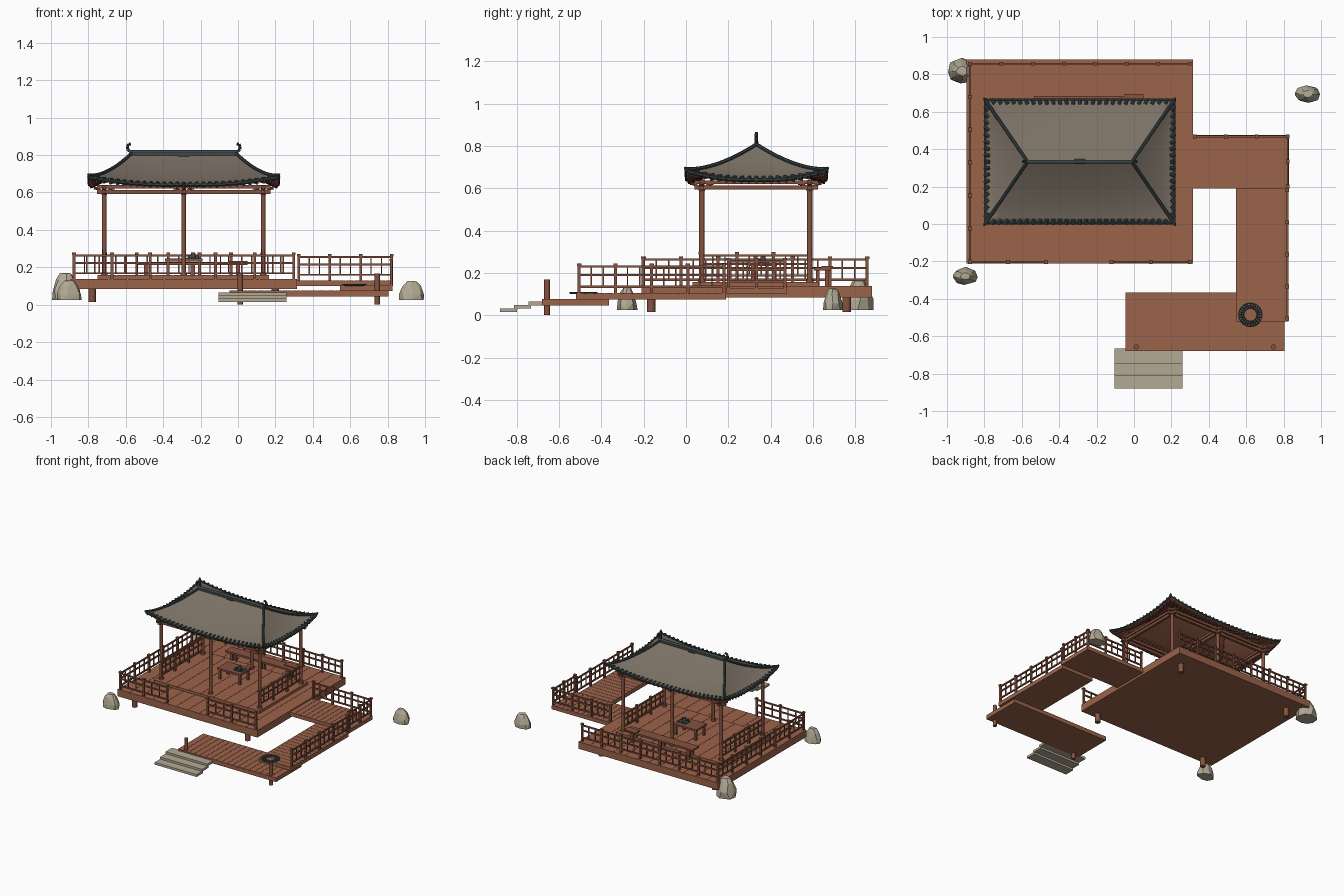
import bpy, bmesh, math, random
from mathutils import Vector, Matrix

if "Cube" in bpy.data.objects:
    bpy.data.objects.remove(bpy.data.objects["Cube"])

random.seed(4)

def mat(name, c):
    m = bpy.data.materials.new(name)
    m.diffuse_color = (*c, 1)
    m.use_nodes = True
    m.node_tree.nodes["Principled BSDF"].inputs["Base Color"].default_value = m.diffuse_color
    return m

WOOD = mat("deck_wood", (0.33, 0.125, 0.07))
DARK = mat("frame_wood", (0.24, 0.085, 0.05))
ROOF = mat("roof_grey", (0.20, 0.165, 0.13))
TILE = mat("tile_teal_grey", (0.045, 0.065, 0.065))
STONE = mat("stone", (0.45, 0.40, 0.30))


class Part:
    """Collects simple solids into one named object."""
    def __init__(self, name, *mats):
        self.name, self.mats, self.bm = name, mats, bmesh.new()

    def box(self, x0, x1, y0, y1, z0, z1):
        m = Matrix.Translation(((x0 + x1) / 2, (y0 + y1) / 2, (z0 + z1) / 2))
        bmesh.ops.create_cube(self.bm, size=1, matrix=m @ Matrix.Diagonal((x1 - x0, y1 - y0, z1 - z0, 1)))

    def rod(self, a, b, r, n=10, r2=None):
        a, b = Vector(a), Vector(b)
        m = Matrix.Translation((a + b) / 2) @ (b - a).to_track_quat('Z', 'Y').to_matrix().to_4x4()
        bmesh.ops.create_cone(self.bm, cap_ends=True, segments=n, radius1=r, radius2=r2 or r,
                              depth=(b - a).length, matrix=m)

    def tube(self, pts, r, n=8):
        for a, b in zip(pts, pts[1:]):
            self.rod(a, b, r, n)

    def finish(self, smooth=False):
        me = bpy.data.meshes.new(self.name)
        self.bm.to_mesh(me)
        self.bm.free()
        ob = bpy.data.objects.new(self.name, me)
        bpy.context.collection.objects.link(ob)
        for m in self.mats:
            me.materials.append(m)
        if smooth:
            bpy.context.view_layer.objects.active = ob
            ob.select_set(True)
            bpy.ops.object.shade_smooth_by_angle(angle=math.radians(40))
            ob.select_set(False)
        return ob


# Decks: solid base with thin planks on top
def deck(name, x0, x1, y0, y1, z0, z1, along_x, n):
    p = Part(name, WOOD)
    p.box(x0, x1, y0, y1, z0, z1 - 0.005)
    g = 0.001
    for i in range(n):
        if along_x:  # planks stacked along x
            w = (x1 - x0) / n
            p.box(x0 + i * w + g * (i > 0), x0 + (i + 1) * w - g * (i < n - 1), y0, y1, z1 - 0.005, z1)
        else:
            w = (y1 - y0) / n
            p.box(x0, x1, y0 + i * w + g * (i > 0), y0 + (i + 1) * w - g * (i < n - 1), z1 - 0.005, z1)
    p.finish()

deck("main_deck", -0.895, 0.315, -0.21, 0.88, 0.083, 0.138, True, 12)
deck("pavilion_floor", -0.75, 0.165, 0.03, 0.63, 0.138, 0.158, True, 9)
deck("upper_walkway", 0.315, 0.83, 0.19, 0.475, 0.1, 0.13, True, 12)
deck("side_walkway", 0.545, 0.825, -0.52, 0.19, 0.074, 0.105, False, 16)
deck("lower_deck", -0.045, 0.805, -0.68, -0.365, 0.045, 0.077, True, 18)

# Deck legs and landing posts
p = Part("deck_legs", DARK)
for x in (-0.78, 0.2):
    for y in (-0.165, 0.76):
        p.rod((x, y, 0.015), (x, y, 0.09), 0.02, 12)
p.finish(True)
p = Part("landing_posts", DARK)
for x in (0.012, 0.745):
    p.rod((x, -0.657, 0), (x, -0.657, 0.168), 0.014, 12)
p.finish(True)

# Stone steps
p = Part("stone_steps", STONE)
for i in range(3):
    p.box(-0.105, 0.258, -0.88 + 0.067 * i, -0.80 + 0.067 * i, 0.015 + 0.016 * i, 0.033 + 0.016 * i)
p.finish()

# Railings
def rail(p, a, b, base, h=0.125, bars=(1, 0.68, 0.24)):
    a, b = Vector(a), Vector(b)
    n = max(1, round((b - a).length / 0.175))
    lo, hi, t = [min(a[i], b[i]) for i in (0, 1)], [max(a[i], b[i]) for i in (0, 1)], 0.005
    for f in bars:
        z = base + h * f
        p.box(lo[0] - t, hi[0] + t, lo[1] - t, hi[1] + t, z - 0.005, z + 0.005)
    for i in range(3 * n + 1):
        q = a.lerp(b, i / (3 * n))
        if i % 3 == 0:
            p.box(q.x - .007, q.x + .007, q.y - .007, q.y + .007, base, base + h + 0.006)
            p.box(q.x - .010, q.x + .010, q.y - .010, q.y + .010, base + h + 0.004, base + h + 0.015)
        else:
            p.box(q.x - .0035, q.x + .0035, q.y - .0035, q.y + .0035, base + h * bars[-1], base + h)

runs = {
    "main_railing": (0.138, [((-0.877, 0.857), (0.298, 0.857)), ((-0.877, -0.2), (-0.877, 0.857)),
                             ((-0.877, -0.203), (-0.47, -0.203)), ((-0.12, -0.203), (0.298, -0.203))]),
    "upper_walkway_railing": (0.13, [((0.325, 0.468), (0.822, 0.468)), ((0.822, 0.2), (0.822, 0.468))]),
    "side_walkway_railing": (0.105, [((0.82, -0.505), (0.82, 0.18))]),
    "pavilion_side_railing": (0.158, [((x, 0.07), (x, 0.585)) for x in (-0.715, 0.135)]),
}
for name, (base, segs) in runs.items():
    p = Part(name, DARK)
    for a, b in segs:
        rail(p, a, b, base)
    p.finish()

# Columns, beams and curved brackets
CX, CY = -0.29, 0.333
p = Part("columns", DARK)
br = Part("brackets", DARK)
for x in (-0.715, CX, 0.135):
    for y in (0.075, 0.585):
        p.rod((x, y, 0.15), (x, y, 0.63), 0.0125, 12)
        p.rod((x, y, 0.155), (x, y, 0.172), 0.018, 12)
        dirs = [(0, 1), (0, -1)] + [(d, 0) for d in (-1, 1)]
        for dx, dy in dirs:
            arc = [(0.055 * (1 - math.cos(t)), 0.062 * math.sin(t)) for t in (0, .4, .8, 1.2, 1.57)]
            br.tube([(x + dx * s, y + dy * s, 0.562 + u) for s, u in arc], 0.007)
p.finish(True)
br.finish(True)
p = Part("roof_beams", DARK)
for y in (0.075, 0.585):
    p.box(-0.755, 0.175, y - .01, y + .01, 0.592, 0.612)
    p.box(-0.755, 0.175, y - .012, y + .012, 0.62, 0.64)
for x in (-0.715, CX, 0.135):
    p.box(x - .01, x + .01, 0.04, 0.625, 0.594, 0.614)
    p.box(x - .012, x + .012, 0.04, 0.625, 0.62, 0.638)
p.finish()

# Curved hip roof: four patches, u along the eave, v up the slope
EX, RX, EY = 0.505, 0.28, 0.33

def roof_pt(side, u, v, dz=0.0):
    hx, hy = EX + (RX - EX) * v, EY * (1 - v)
    z = 0.645 + 0.158 * v ** 1.35 + 0.042 * abs(u) ** 2.5 * (1 - v) ** 2 + dz
    x, y = [(u * hx, -hy), (hx, u * hy), (-u * hx, hy), (-hx, -u * hy)][side]
    return Vector((CX + x, CY + y, z))

p = Part("hip_roof", ROOF, DARK)
NU, NV = 20, 10
for s in range(4):
    g = [[p.bm.verts.new(roof_pt(s, -1 + 2 * i / NU, j / NV)) for i in range(NU + 1)] for j in range(NV + 1)]
    for j in range(NV):
        for i in range(NU):
            p.bm.faces.new((g[j][i], g[j][i + 1], g[j + 1][i + 1], g[j + 1][i]))
bmesh.ops.remove_doubles(p.bm, verts=p.bm.verts, dist=1e-5)
ob = p.finish(True)
m = ob.modifiers.new("thickness", 'SOLIDIFY')
m.thickness, m.offset, m.material_offset, m.material_offset_rim = 0.016, -1, 1, 1

# Eave tiles and rafters
t = Part("eave_tiles", TILE)
r = Part("rafters", DARK)
for s in range(4):
    half = EY if s % 2 else EX
    n = round(2 * half / 0.036)
    for i in range(n + 1):
        u = -1 + 2 * i / n
        e, inner = roof_pt(s, u, 0), roof_pt(s, u, 0.09)
        d = (inner - e).normalized()
        t.rod(e - d * 0.006, e + d * 0.025, 0.0095, 8)
        r.rod(e + Vector((0, 0, -0.021)) + d * 0.006, roof_pt(s, u, 0.3, -0.02), 0.006, 6)
    t.tube([roof_pt(s, -1 + i / 10, 0, -0.005) for i in range(21)], 0.008, 6)
t.finish(True)
r.finish(True)

# Hip ridges, top ridge and curled ridge ends
p = Part("roof_ridges", TILE)
for s in range(4):
    p.tube([roof_pt(s, 1, j / 12, 0.006) for j in range(13)], 0.009)
    a, b = roof_pt(s, 1, 0), roof_pt(s, 1, 0.1)
    p.rod(a, a + (a - b).normalized() * 0.012 + Vector((0, 0, 0.012)), 0.009, 8, 0.005)
p.box(CX - 0.28, CX + 0.28, CY - 0.009, CY + 0.009, 0.79, 0.812)
p.rod((CX - 0.285, CY, 0.817), (CX + 0.285, CY, 0.817), 0.01, 10)
for d in (-1, 1):
    curl = ((0.27, .815), (0.29, .82), (0.3, .832), (0.302, .845), (0.295, .857), (0.283, .86))
    p.tube([(CX + d * x, CY, z) for x, z in curl], 0.008)
p.finish(True)
p = Part("ridge_plate", TILE)
p.box(CX - 0.03, CX + 0.03, CY - 0.016, CY + 0.016, 0.787, 0.797)
p.finish()

# Tea table with tray and cups
p = Part("tea_table", DARK)
p.box(-0.39, -0.19, 0.3, 0.43, 0.232, 0.246)
for x in (-0.375, -0.205):
    for y in (0.315, 0.415):
        p.box(x - .008, x + .008, y - .008, y + .008, 0.155, 0.235)
p.finish()
p = Part("tea_set", TILE)
p.box(-0.275, -0.205, 0.335, 0.395, 0.246, 0.252)
p.rod((-0.24, 0.365, 0.25), (-0.24, 0.365, 0.28), 0.016, 12, 0.01)
for dx in (-0.022, 0.024):
    p.rod((-0.24 + dx, 0.348, 0.25), (-0.24 + dx, 0.348, 0.263), 0.006, 10, 0.008)
p.finish(True)

# Long back bench
p = Part("back_bench", DARK)
p.box(-0.535, 0.05, 0.605, 0.685, 0.212, 0.226)
for x in (-0.49, -0.243, 0.0):
    p.box(x - .012, x + .012, 0.615, 0.632, 0.138, 0.215)
    p.box(x - .012, x + .012, 0.658, 0.675, 0.138, 0.215)
p.box(-0.05, 0.05, 0.64, 0.695, 0.226, 0.233)
p.finish()

# Round grate on the side walkway
p = Part("round_grate", TILE)
for R in (0.062, 0.048, 0.035):
    p.tube([(0.622 + R * math.cos(k * math.pi / 16), -0.485 + R * math.sin(k * math.pi / 16), 0.106)
            for k in range(33)], 0.005, 6)
for k in range(24):
    c, s = math.cos(k * math.pi / 12), math.sin(k * math.pi / 12)
    p.rod((0.622 + 0.033 * c, -0.485 + 0.033 * s, 0.107), (0.622 + 0.063 * c, -0.485 + 0.063 * s, 0.107), 0.003, 5)
p.finish()

# Faceted boulders
def rock(name, x0, x1, y0, y1, z0, z1):
    p = Part(name, STONE)
    c, h = Vector(((x0 + x1) / 2, (y0 + y1) / 2)), Vector(((x1 - x0) / 2, (y1 - y0) / 2))
    for f, k in ((0, 1), (0.35, 0.95), (0.75, 0.7), (1, 0.38)):
        for i in range(8):
            a, q = (i + random.uniform(-.2, .2)) * math.pi / 4, k * random.uniform(0.9, 1.03)
            z = z0 + (z1 - z0) * (f + (random.uniform(-.06, .0) if f else 0))
            p.bm.verts.new((c.x + h.x * q * math.cos(a), c.y + h.y * q * math.sin(a), z))
    out = bmesh.ops.convex_hull(p.bm, input=p.bm.verts)
    bmesh.ops.delete(p.bm, geom=[v for v in p.bm.verts if not v.link_faces], context='VERTS')
    p.finish()

rock("back_left_rock", -1.0, -0.84, 0.745, 0.89, 0.025, 0.172)
rock("front_left_rock", -0.975, -0.83, -0.33, -0.23, 0.025, 0.13)
rock("right_rock", 0.858, 1.0, 0.645, 0.745, 0.025, 0.128)
